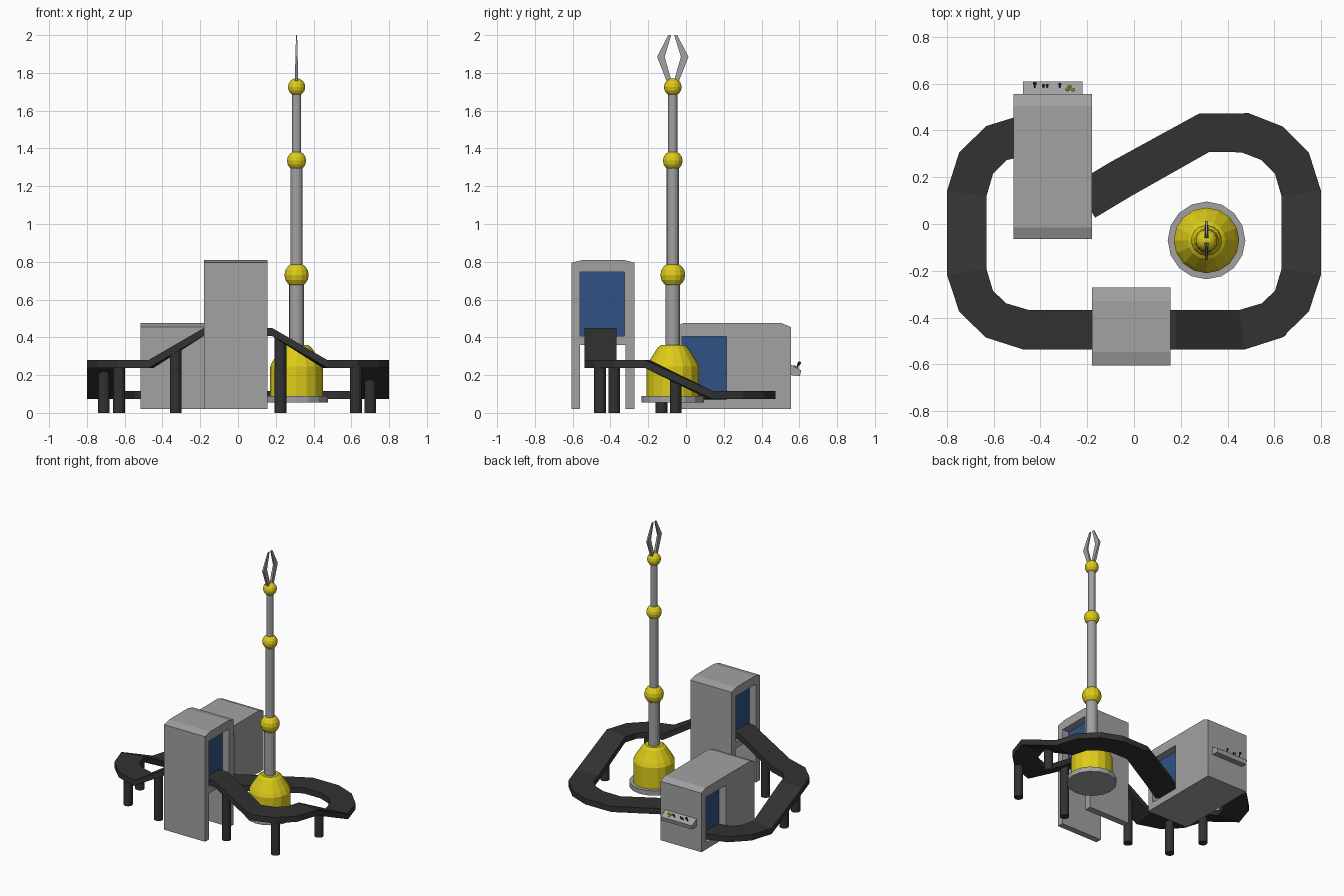
import bpy, bmesh, math
from mathutils import Vector, Matrix

if "Cube" in bpy.data.objects:
    bpy.data.objects.remove(bpy.data.objects["Cube"])


def material(name, rgb):
    m = bpy.data.materials.new(name)
    m.diffuse_color = (*rgb, 1)
    m.use_nodes = True
    m.node_tree.nodes["Principled BSDF"].inputs["Base Color"].default_value = m.diffuse_color
    return m


GREY = material("grey metal", (0.36, 0.36, 0.36))
YELLOW = material("yellow paint", (0.72, 0.60, 0.01))
BLACK = material("black rubber", (0.032, 0.032, 0.032))
BLUE = material("blue curtain", (0.03, 0.085, 0.23))
NAVY = material("dark navy", (0.02, 0.03, 0.06))


def finish(name, bm, *mats):
    bmesh.ops.recalc_face_normals(bm, faces=bm.faces)
    me = bpy.data.meshes.new(name)
    bm.to_mesh(me)
    bm.free()
    for m in mats:
        me.materials.append(m)
    ob = bpy.data.objects.new(name, me)
    bpy.context.collection.objects.link(ob)
    return ob


def prism(name, profile, x0, x1, *mats, blue_x=None):
    """Extrude a (y, z) outline along x; faces lying at blue_x take the second colour."""
    bm = bmesh.new()
    face = bm.faces.new([bm.verts.new((x0, y, z)) for y, z in profile])
    ext = bmesh.ops.extrude_face_region(bm, geom=[face])
    for v in ext["geom"]:
        if isinstance(v, bmesh.types.BMVert):
            v.co.x = x1
    if blue_x is not None:
        for f in bm.faces:
            if all(abs(v.co.x - blue_x) < 1e-4 for v in f.verts):
                f.material_index = 1
    return finish(name, bm, *mats)


def lathe(name, profile, x, y, mat, n=16):
    """Turn an (r, z) profile around a vertical axis, with flat caps."""
    bm = bmesh.new()
    rings = [[bm.verts.new((x + r * math.cos(2 * math.pi * i / n),
                            y + r * math.sin(2 * math.pi * i / n), z)) for i in range(n)]
             for r, z in profile]
    for a, b in zip(rings, rings[1:]):
        for i in range(n):
            j = (i + 1) % n
            bm.faces.new((a[i], a[j], b[j], b[i]))
    bm.faces.new(rings[0])
    bm.faces.new(rings[-1])
    return finish(name, bm, mat)


def ball(name, loc, r, mat, u=14, v=8):
    bm = bmesh.new()
    bmesh.ops.create_uvsphere(bm, u_segments=u, v_segments=v, radius=r,
                              matrix=Matrix.Translation(loc))
    return finish(name, bm, mat)


def rect(y0, y1, z0, z1):
    return [(y0, z0), (y1, z0), (y1, z1), (y0, z1)]


def recess(body, name, x_face, direction, outline, depth=0.055):
    """Cut a curtained opening with a blue back wall into one end of a housing."""
    inner = x_face - direction * depth
    cutter = prism(name, outline, inner, x_face + direction * 0.05, GREY, BLUE, blue_x=inner)
    cutter.hide_render = True
    cutter.hide_set(True)
    mod = body.modifiers.new(name, "BOOLEAN")
    mod.operation, mod.solver, mod.object = "DIFFERENCE", "EXACT", cutter


# Conveyor belt: band swept along a bent path of centre points (x, y, top height)
LOW, MID, HIGH, HALF, THICK = 0.115, 0.28, 0.45, 0.085, 0.042
path = [(-0.42, 0.385, LOW), (-0.47, 0.38, LOW), (-0.59, 0.345, LOW), (-0.675, 0.26, LOW),
        (-0.715, 0.13, LOW), (-0.715, -0.205, MID), (-0.675, -0.33, MID), (-0.59, -0.412, MID),
        (-0.46, -0.4525, MID), (-0.18, -0.4525, HIGH), (0.18, -0.4525, HIGH), (0.46, -0.4525, MID),
        (0.59, -0.412, MID), (0.675, -0.33, MID), (0.715, -0.205, MID), (0.715, 0.13, LOW),
        (0.675, 0.26, LOW), (0.59, 0.345, LOW), (0.475, 0.39, LOW), (0.30, 0.39, LOW),
        (-0.06, 0.19, LOW), (-0.21, 0.10, LOW)]
bm = bmesh.new()
sections = []
for i, (x, y, z) in enumerate(path):
    p = Vector((x, y))
    t = Vector((0, 0))
    if i > 0:
        t += (p - Vector(path[i - 1][:2])).normalized()
    if i < len(path) - 1:
        t += (Vector(path[i + 1][:2]) - p).normalized()
    n = Vector((t.y, -t.x)).normalized() * HALF
    sections.append([bm.verts.new((x + s * n.x, y + s * n.y, z - d))
                     for s, d in ((-1, 0), (1, 0), (1, THICK), (-1, THICK))])
for a, b in zip(sections, sections[1:]):
    for k in range(4):
        m = (k + 1) % 4
        bm.faces.new((a[k], a[m], b[m], b[k]))
bm.faces.new(sections[0])
bm.faces.new(sections[-1])
finish("conveyor_belt", bm, BLACK)

# Conveyor legs: (x, y, height)
for i, (x, y, h) in enumerate([(-0.71, -0.13, 0.22), (-0.63, -0.38, 0.25), (-0.33, -0.455, 0.34),
                               (0.225, -0.455, 0.40), (0.625, -0.455, 0.25), (0.70, -0.055, 0.18)]):
    lathe(f"belt_leg_{i + 1}", [(0.031, 0), (0.031, h)], x, y, BLACK, 12)

# Tall front housing: a portal on two side walls with a curtain at each end
tall = prism("tall_housing",
             [(-0.605, 0.02), (-0.56, 0.02), (-0.56, 0.36), (-0.32, 0.36), (-0.32, 0.02),
              (-0.272, 0.02), (-0.272, 0.795), (-0.33, 0.81), (-0.547, 0.81), (-0.605, 0.795)],
             -0.18, 0.155, GREY, BLUE)
for name, x, d in (("tall_right_opening", 0.155, 1), ("tall_left_opening", -0.18, -1)):
    recess(tall, name, x, d, rect(-0.56, -0.325, 0.407, 0.745))

# Low back housing with offset openings for the two belt ends
low = prism("low_housing",
            [(-0.065, 0.02), (0.555, 0.02), (0.555, 0.455), (0.505, 0.475),
             (-0.015, 0.475), (-0.065, 0.455)], -0.515, -0.18, GREY, BLUE)
recess(low, "low_right_opening", -0.18, 1, rect(-0.02, 0.215, 0.07, 0.405))
recess(low, "low_left_opening", -0.515, -1, rect(0.27, 0.505, 0.07, 0.405))

# Control panel with levers and buttons
prism("control_panel", [(0.553, 0.20), (0.603, 0.195), (0.61, 0.225), (0.553, 0.257)],
      -0.475, -0.22, GREY)
for i, (x, s) in enumerate([(-0.424, 1.0), (-0.387, 0.6), (-0.371, 0.6), (-0.317, 0.8)]):
    bm = bmesh.new()
    axis = Vector((0, 0.5, 0.87))
    rot = Vector((0, 0, 1)).rotation_difference(axis).to_matrix().to_4x4()
    foot = Vector((x, 0.584, 0.236))
    bmesh.ops.create_cone(bm, cap_ends=True, segments=6, radius1=0.004, radius2=0.004,
                          depth=0.03 * s,
                          matrix=Matrix.Translation(foot + axis * 0.015 * s) @ rot)
    bmesh.ops.create_uvsphere(bm, u_segments=8, v_segments=5, radius=0.009 * s,
                              matrix=Matrix.Translation(foot + axis * 0.032 * s))
    finish(f"lever_{i + 1}", bm, NAVY)
for i, (x, y) in enumerate([(-0.284, 0.575), (-0.262, 0.574), (-0.275, 0.588)]):
    ball(f"button_{i + 1}", (x, y, 0.243 - (y - 0.575) * 0.56), 0.009, YELLOW, 8, 5)

# Robot arm: base, tapering segments and ball joints
AX, AY = 0.31, -0.07
lathe("arm_base_plate", [(0.166, 0.055), (0.166, 0.09)], AX, AY, GREY)
lathe("arm_base", [(0.14, 0.09), (0.14, 0.245), (0.127, 0.272), (0.08, 0.345), (0.06, 0.36)],
      AX, AY, YELLOW)
for part, r, z0, z1, joint_r in (("lower", 0.039, 0.35, 0.73, 0.066),
                                 ("middle", 0.032, 0.73, 1.335, 0.052),
                                 ("upper", 0.024, 1.335, 1.725, 0.047)):
    lathe(f"arm_{part}", [(r, z0), (r, z1)], AX, AY, GREY)
    ball(f"{part}_joint", (AX, AY, z1), joint_r, YELLOW)

# Gripper: two mirrored bent prongs, thinner toward the tip
for name, s in (("gripper_front", -1), ("gripper_back", 1)):
    bm = bmesh.new()
    rows = [[bm.verts.new((AX + sx * w, AY + s * o, z))
             for sx, o in ((-1, a), (1, a), (1, b), (-1, b))]
            for a, b, z, w in ((0.006, 0.032, 1.755, 0.009), (0.043, 0.083, 1.885, 0.006),
                               (0.008, 0.024, 2.0, 0.003))]
    for a, b in zip(rows, rows[1:]):
        for k in range(4):
            m = (k + 1) % 4
            bm.faces.new((a[k], a[m], b[m], b[k]))
    bm.faces.new(rows[0])
    bm.faces.new(rows[-1])
    finish(name, bm, GREY)
